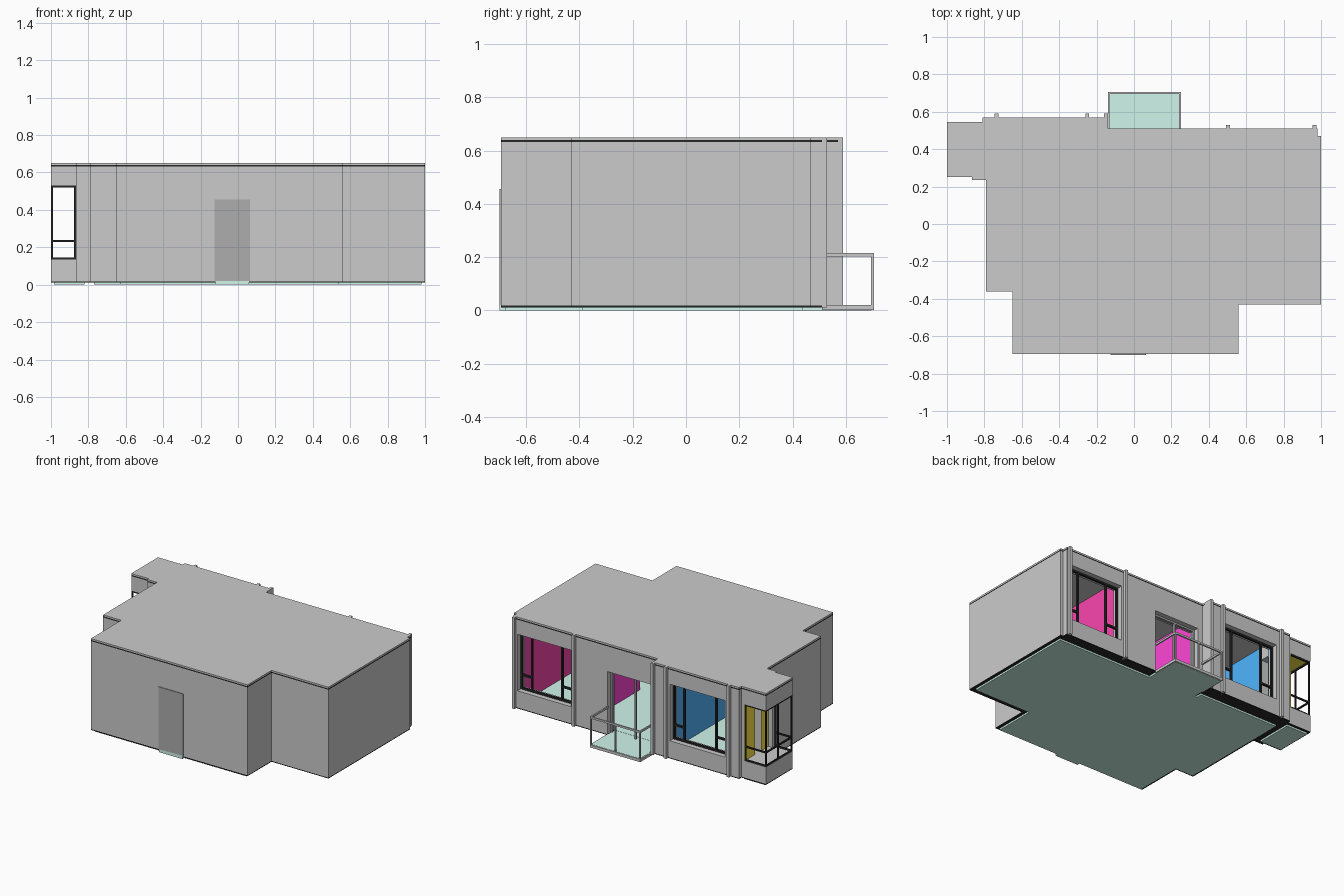
import bpy, bmesh

if "Cube" in bpy.data.objects:
    bpy.data.objects.remove(bpy.data.objects["Cube"])

def mat(name, r, g, b):
    m = bpy.data.materials.new(name)
    m.diffuse_color = (r, g, b, 1)
    m.use_nodes = True
    m.node_tree.nodes["Principled BSDF"].inputs["Base Color"].default_value = m.diffuse_color
    return m

TEAL = mat("teal", .63, .92, .84)
BLACK = mat("black", .02, .02, .02)
DARK = mat("dark_grey", .42, .42, .42)
CRIMSON = mat("crimson", .95, .06, .42)
MAGENTA = mat("magenta", 1, .06, .68)
BLUE = mat("blue", .08, .46, 1)
YELLOW = mat("yellow", 1, .8, .06)

def prism(name, pts, z0, z1, m=None):
    """Extrude a plan outline between two heights."""
    bm = bmesh.new()
    f = bm.faces.new([bm.verts.new((x, y, z0)) for x, y in pts])
    ext = bmesh.ops.extrude_face_region(bm, geom=[f])
    for v in ext["geom"]:
        if isinstance(v, bmesh.types.BMVert):
            v.co.z = z1
    bmesh.ops.recalc_face_normals(bm, faces=bm.faces)
    me = bpy.data.meshes.new(name)
    bm.to_mesh(me)
    bm.free()
    ob = bpy.data.objects.new(name, me)
    bpy.context.collection.objects.link(ob)
    if m:
        me.materials.append(m)
    return ob

def box(name, x0, x1, y0, y1, z0, z1, m=None):
    return prism(name, [(x0, y0), (x1, y0), (x1, y1), (x0, y1)], z0, z1, m)

def cut(target, *dims):
    """Subtract a box from the target and discard the cutter."""
    c = box("cutter", *dims)
    mod = target.modifiers.new("cut", 'BOOLEAN')
    mod.operation, mod.solver, mod.object = 'DIFFERENCE', 'EXACT', c
    bpy.context.view_layer.update()
    dg = bpy.context.evaluated_depsgraph_get()
    me = bpy.data.meshes.new_from_object(target.evaluated_get(dg))
    target.modifiers.clear()
    target.data = me
    bpy.data.objects.remove(c)

# Plan outlines
outline = [(-.65, -.695), (.56, -.695), (.56, -.43), (1, -.43), (1, .47),
           (.98, .47), (.98, .51), (-.14, .51), (-.14, .57), (-.81, .57),
           (-.81, .545), (-1, .545), (-1, .25), (-.865, .25),
           (-.865, .235), (-.79, .235), (-.79, -.36), (-.65, -.36)]
inset = [(-.63, -.68), (.54, -.68), (.54, -.39), (.98, -.39), (.98, .44),
         (-.15, .44), (-.15, .48), (-.77, .48), (-.77, -.34), (-.63, -.34)]

# Wall block with rooms hollowed out
walls = prism("walls", outline, .018, .632)
rooms = [(.49, .96, -.39, .43), (-.19, .46, -.66, .43),
         (-.75, -.22, -.33, .49), (-.62, -.22, -.66, -.36)]
for r in rooms:
    cut(walls, *r, -.1, .8)
# Doorways between rooms
cut(walls, .45, .5, -.37, -.147, -.1, .45)
cut(walls, -.23, -.18, -.64, -.42, -.1, .45)
cut(walls, -.5, -.3, -.37, -.32, -.1, .45)
# Windows, balcony door and bay glazing
ZB, ZT = .135, .53
windows = [(.53, .945, .51), (-.70, -.275, .57)]
for x0, x1, y in windows:
    cut(walls, x0, x1, y - .12, y + .1, ZB, ZT)
cut(walls, -.1, .25, .4, .6, -.1, .455)
cut(walls, -1.1, -.865, .2, .7, ZB, ZT)
cut(walls, -.9, -.83, .28, .7, ZB, ZT)
cut(walls, -.85, -.74, .36, .43, ZB, ZT)

# Floor, ceiling, roof and dark bands
prism("base_band", outline, .012, .018, BLACK)
prism("floor", inset, 0, .022, TEAL)
box("bay_floor", -.985, -.82, .27, .53, 0, .016, TEAL)
prism("ceiling", inset, .62, .634)
prism("roof_band", outline, .632, .640, BLACK)
prism("roof", outline, .640, .65)

# Coloured room linings: panels on the side walls
def lining(name, m, x, y0, y1, z0=.02, z1=.622, t=.002):
    box(name, x - t, x + t, y0, y1, z0, z1, m)

lining("right_room_outer_lining", CRIMSON, .96, -.39, .43)
lining("right_room_inner_lining", CRIMSON, .49, -.147, .43)
lining("middle_room_right_lining", MAGENTA, .46, -.147, .43)
lining("middle_room_left_lining", MAGENTA, -.19, -.42, .43)
lining("left_room_right_lining", BLUE, -.22, -.33, .49)
lining("left_room_left_lining", BLUE, -.75, -.33, .36)
lining("left_room_corner_lining", BLUE, -.75, .43, .49)
lining("bay_front_lining", YELLOW, -.832, .282, .36, ZB, ZT)
lining("bay_back_lining", YELLOW, -.832, .43, .545, ZB, ZT)
box("bay_ceiling", -.985, -.835, .265, .53, ZT - .003, ZT + .002, YELLOW)

# Pilasters on the back facade
for i, (x, y0, y1) in enumerate([(-.735, .55, .59), (-.25, .55, .59), (-.15, .5, .59),
                                 (.503, .49, .53), (.965, .49, .53)]):
    box(f"pilaster_{i}", x - .01, x + .01, y0, y1, .012, .65)

# Window frames: outer frame, two mullions, low rails in the side panes
T = .012
for i, (x0, x1, yw) in enumerate(windows):
    y0, y1 = yw - .05, yw - .035
    n = f"window_{i}"
    m0, m1 = x0 + .09, x1 - .09
    for j, x in enumerate([x0, m0, m1, x1 - T]):
        box(f"{n}_upright_{j}", x, x + T, y0, y1, ZB, ZT, BLACK)
    for j, z in enumerate([ZB, ZT - T]):
        box(f"{n}_rail_{j}", x0, x1, y0, y1, z, z + T, BLACK)
    for j, (a, b) in enumerate([(x0, m0), (m1, x1)]):
        box(f"{n}_low_rail_{j}", a, b, y0, y1, .228, .24, BLACK)

# Balcony door frame
for j, x in enumerate([-.1, .055, .238]):
    box(f"balcony_door_upright_{j}", x, x + T, .46, .475, .02, .455, DARK)
box("balcony_door_head", -.1, .25, .46, .475, .443, .455, DARK)

# Bay window frame
for j, (x, y) in enumerate([(-.999, .533), (-.842, .533), (-.999, .40),
                            (-.999, .251), (-.877, .251)]):
    box(f"bay_post_{j}", x, x + .01, y, y + .01, ZB, ZT, BLACK)
for j, z in enumerate([ZB, .228, ZT - .01]):
    box(f"bay_back_rail_{j}", -.999, -.832, .533, .543, z, z + .01, BLACK)
    box(f"bay_side_rail_{j}", -.999, -.989, .251, .543, z, z + .01, BLACK)
    box(f"bay_front_rail_{j}", -.999, -.867, .251, .261, z, z + .01, BLACK)

# Balcony slab, edging and railing
X0, X1, Y1 = -.14, .25, .705
box("balcony_floor", X0 + .008, X1 - .008, .44, Y1 - .008, 0, .021, TEAL)
for n, z0, z1 in [("edge", .001, .02), ("handrail", .203, .216)]:
    box(f"balcony_{n}_back", X0, X1, Y1 - .01, Y1, z0, z1)
    box(f"balcony_{n}_left", X0, X0 + .01, .51, Y1 - .01, z0, z1)
    box(f"balcony_{n}_right", X1 - .01, X1, .51, Y1 - .01, z0, z1)
for j, x in enumerate([X0, .05, X1 - .01]):
    box(f"balcony_post_{j}", x, x + .01, Y1 - .01, Y1, .02, .203)

# Entrance door and threshold
box("entrance_door", -.125, .065, -.70, -.655, .02, .455, DARK)
box("threshold", -.12, .06, -.70, -.66, 0, .022, TEAL)
